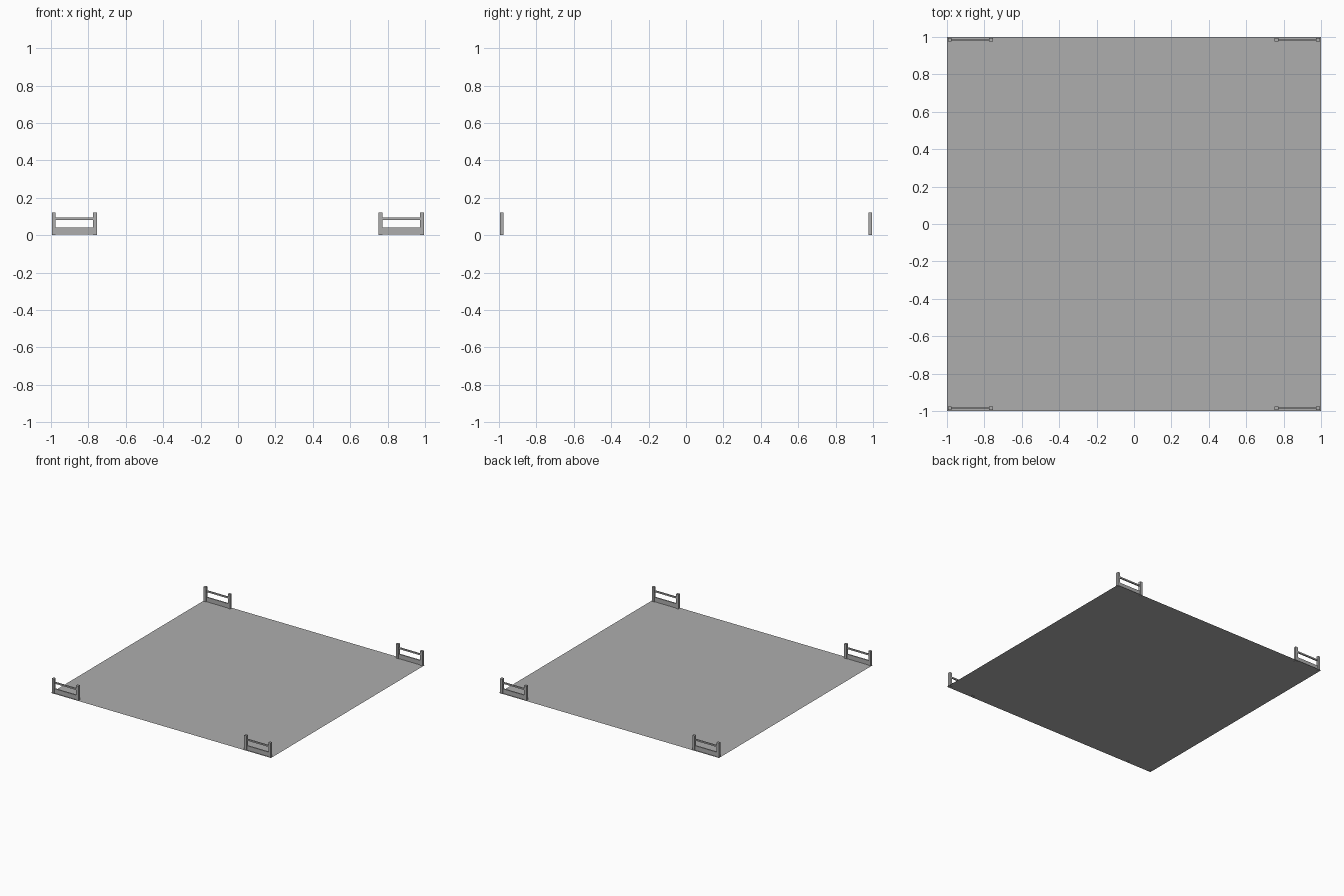
import bpy

if "Cube" in bpy.data.objects:
    bpy.data.objects.remove(bpy.data.objects["Cube"])

grey = bpy.data.materials.new("plain grey")
grey.diffuse_color = (0.42, 0.42, 0.42, 1)
grey.use_nodes = True
grey.node_tree.nodes["Principled BSDF"].inputs["Base Color"].default_value = grey.diffuse_color


def finish(name):
    ob = bpy.context.object
    ob.name = name
    ob.data.materials.append(grey)
    return ob


def box(name, x0, x1, y0, y1, z0, z1):
    bpy.ops.mesh.primitive_cube_add(
        size=1, location=((x0 + x1) / 2, (y0 + y1) / 2, (z0 + z1) / 2))
    ob = bpy.context.object
    ob.scale = (x1 - x0, y1 - y0, z1 - z0)
    bpy.ops.object.transform_apply(location=False, rotation=False, scale=True)
    return finish(name)


# Thin ground sheet
bpy.ops.mesh.primitive_plane_add(size=2, location=(0, 0, 0.003))
finish("floor")

# A short fence at each corner, along the front and back edges
for side, cy in (("front", -0.985), ("back", 0.985)):
    for hand, cx in (("left", -0.875), ("right", 0.873)):
        tag = f"{side}_{hand}"
        # Two posts
        for end, px in (("a", cx - 0.11), ("b", cx + 0.11)):
            box(f"post_{tag}_{end}", px - 0.0105, px + 0.0105,
                cy - 0.0105, cy + 0.0105, 0, 0.122)
        # Low plank and thin upper rail between the posts
        box(f"plank_{tag}", cx - 0.11, cx + 0.11, cy - 0.005, cy + 0.005, 0.003, 0.04)
        box(f"rail_{tag}", cx - 0.11, cx + 0.11, cy - 0.005, cy + 0.005, 0.082, 0.094)
